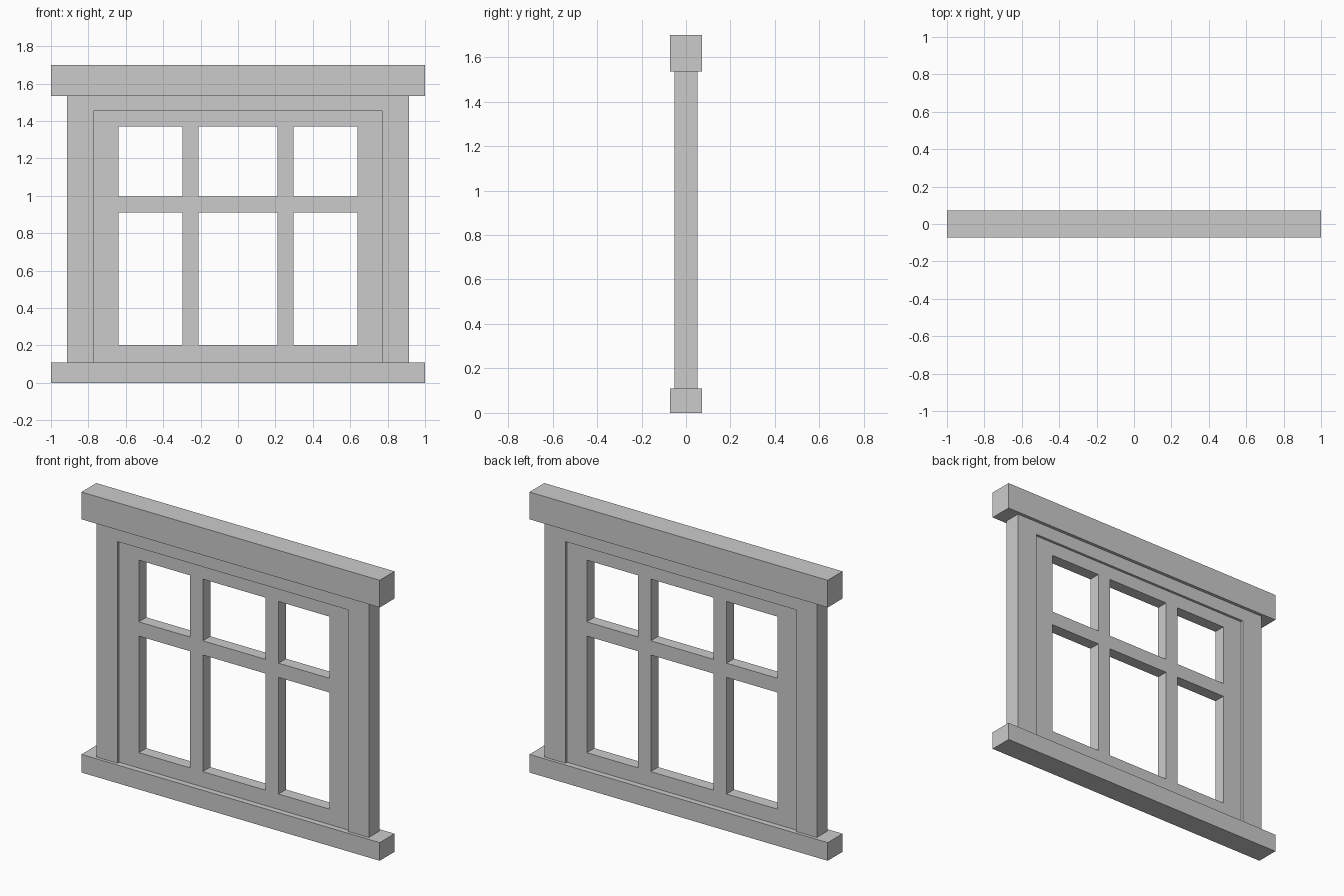
import bpy, bmesh

if "Cube" in bpy.data.objects:
    bpy.data.objects.remove(bpy.data.objects["Cube"])


def finish(name, bm):
    bmesh.ops.recalc_face_normals(bm, faces=bm.faces)
    mesh = bpy.data.meshes.new(name)
    bm.to_mesh(mesh)
    bm.free()
    obj = bpy.data.objects.new(name, mesh)
    bpy.context.collection.objects.link(obj)
    return obj


def panel(name, xs, zs, depth, holes=()):
    """Slab on an x/z grid, extruded front to back, leaving the hole cells open."""
    bm = bmesh.new()
    v = [[bm.verts.new((x, -depth / 2, z)) for z in zs] for x in xs]
    for i in range(len(xs) - 1):
        for j in range(len(zs) - 1):
            if (i, j) not in holes:
                bm.faces.new((v[i][j], v[i + 1][j], v[i + 1][j + 1], v[i][j + 1]))
    loose = [p for p in bm.verts if not p.link_faces]
    bmesh.ops.delete(bm, geom=loose, context='VERTS')
    ext = bmesh.ops.extrude_face_region(bm, geom=bm.faces[:], use_keep_orig=True)
    moved = [g for g in ext["geom"] if isinstance(g, bmesh.types.BMVert)]
    bmesh.ops.translate(bm, verts=moved, vec=(0, depth, 0))
    # merge coplanar cells into clean flat faces
    bmesh.ops.recalc_face_normals(bm, faces=bm.faces)
    bmesh.ops.dissolve_limit(bm, angle_limit=0.01, verts=bm.verts[:], edges=bm.edges[:])
    return finish(name, bm)


SILL_TOP, HEAD_BOTTOM, TOP = 0.11, 1.535, 1.70

# sill and lintel
panel("sill", (-1, 1), (0, SILL_TOP), 0.142)
panel("lintel", (-1, 1), (HEAD_BOTTOM, TOP), 0.142)

# outer casing: two jambs and a head, open at the bottom
panel("casing", (-0.913, -0.773, 0.773, 0.913),
      (SILL_TOP, 1.453, HEAD_BOTTOM), 0.103, holes={(1, 0)})

# recessed sash with two mullions and one transom: six open panes
half = (0.211, 0.297, 0.64, 0.773)
sash_x = [-x for x in reversed(half)] + list(half)
sash_z = (SILL_TOP, 0.203, 0.91, 0.996, 1.37, 1.453)
panes = {(i, j) for i in (1, 3, 5) for j in (1, 3)}
panel("sash", sash_x, sash_z, 0.072, holes=panes)
